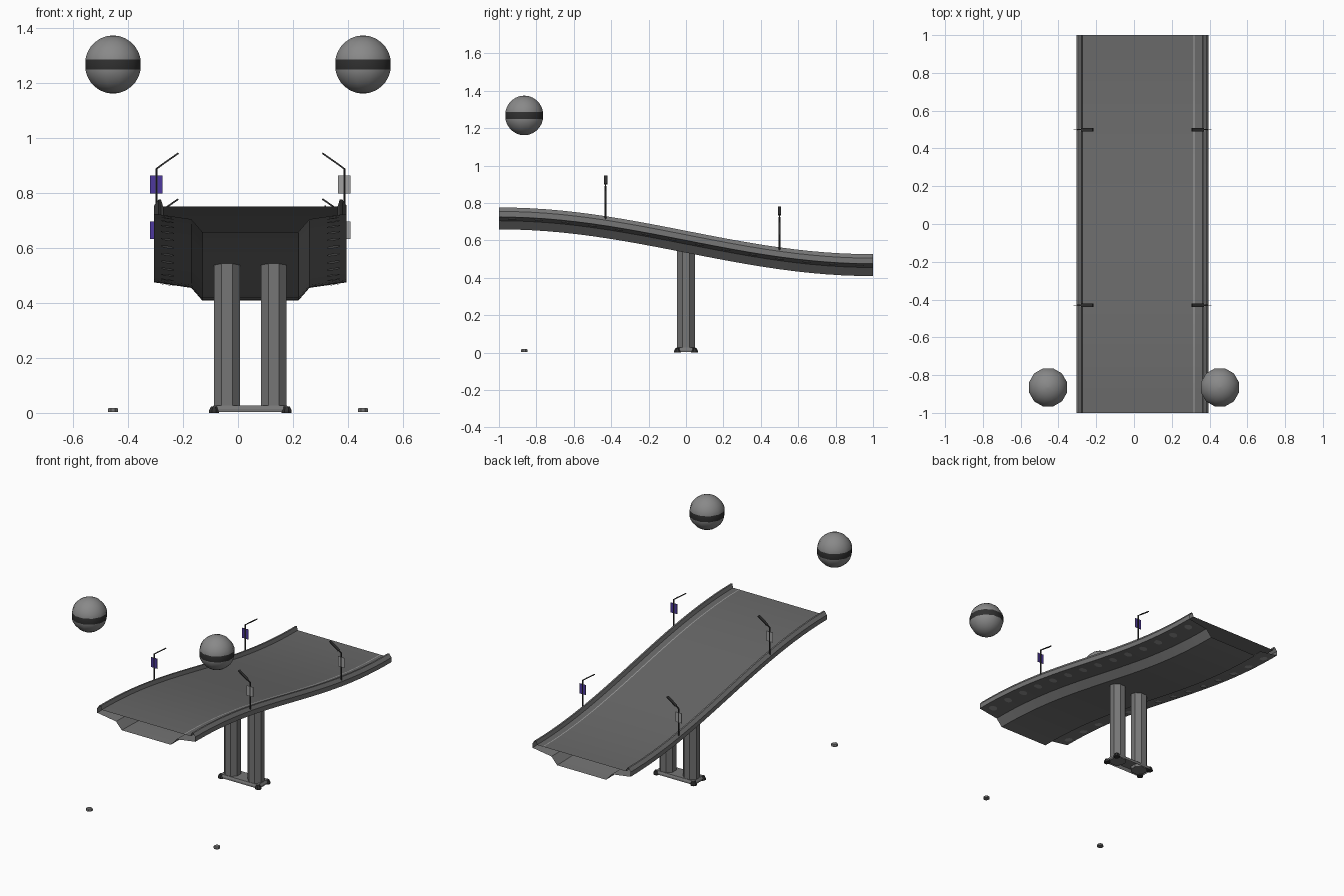
import bpy, bmesh, math
from mathutils import Vector

if "Cube" in bpy.data.objects:
    bpy.data.objects.remove(bpy.data.objects["Cube"])

CX = 0.045                      # bridge centre line in x


def material(name, *rgb):
    m = bpy.data.materials.new(name)
    m.diffuse_color = (*rgb, 1)
    m.use_nodes = True
    m.node_tree.nodes["Principled BSDF"].inputs["Base Color"].default_value = m.diffuse_color
    return m


CONCRETE = material("concrete", 0.18, 0.18, 0.18)
ASPHALT = material("asphalt", 0.14, 0.14, 0.14)
DARK = material("dark_metal", 0.03, 0.03, 0.03)
BALL = material("ball_grey", 0.25, 0.25, 0.25)
LIGHT = material("light_grey", 0.35, 0.35, 0.35)
PURPLE = material("banner_purple", 0.075, 0.04, 0.34)


def finish(name, bm, *mats, smooth=False):
    me = bpy.data.meshes.new(name)
    bm.to_mesh(me)
    bm.free()
    ob = bpy.data.objects.new(name, me)
    bpy.context.collection.objects.link(ob)
    for m in mats:
        me.materials.append(m)
    if smooth:
        bpy.context.view_layer.objects.active = ob
        ob.select_set(True)
        bpy.ops.object.shade_smooth_by_angle(angle=math.radians(30))
        ob.select_set(False)
    return ob


def rise(y):
    """S-shaped ramp height offset"""
    return -0.125 * math.sin(math.pi * y / 2)


def sweep(name, profile, mat, closed=False, steps=24):
    """Carry an (x, z) profile along the ramp, ends left open"""
    bm = bmesh.new()
    rows = []
    for i in range(steps + 1):
        y = -1 + 2 * i / steps
        rows.append([bm.verts.new((CX + x, y, z + rise(y))) for x, z in profile])
    n = len(profile)
    for a, b in zip(rows, rows[1:]):
        for j in range(n if closed else n - 1):
            k = (j + 1) % n
            bm.faces.new((a[j], a[k], b[k], b[j]))
    return finish(name, bm, mat, smooth=True)


def loft(bm, rings, cap_bottom=True):
    """Skin a stack of point rings from bottom to top"""
    rows = [[bm.verts.new(p) for p in r] for r in rings]
    n = len(rows[0])
    for a, b in zip(rows, rows[1:]):
        for j in range(n):
            k = (j + 1) % n
            bm.faces.new((a[j], a[k], b[k], b[j]))
    bm.faces.new(rows[-1])
    if cap_bottom:
        bm.faces.new(rows[0][::-1])


def ring(x, y, z, r, n, turn=0.5):
    return [(x + r * math.cos(math.tau * (i + turn) / n),
             y + r * math.sin(math.tau * (i + turn) / n), z) for i in range(n)]


# deck: road surface, hollow girder with both barriers
hull = [(0.318, 0.627), (0.325, 0.651), (0.335, 0.651), (0.35, 0.63),
        (0.35, 0.60), (0.215, 0.58), (0.175, 0.534)]
sweep("road_surface", [(-0.318, 0.627), (0.318, 0.627)], ASPHALT)
sweep("girder_and_barriers", hull + [(-x, z) for x, z in reversed(hull)], CONCRETE)
sweep("edge_line", [(0.270, 0.629), (0.276, 0.629)], LIGHT)

# round spots under both deck overhangs
bm = bmesh.new()
for side in (-1, 1):
    for i in range(14):
        yc = -0.93 + 1.86 * i / 13
        pts = []
        for x, y, _ in ring(side * 0.302, yc, 0, 0.025, 10):
            z = 0.60 - (0.35 - abs(x)) * 0.148 - 0.003 + rise(y)
            pts.append(bm.verts.new((CX + x, y, z)))
        bm.faces.new(pts[::-1])
finish("underside_spots", bm, LIGHT)

# twin octagonal pillars
bm = bmesh.new()
for side in (-1, 1):
    x = CX + side * 0.085
    loft(bm, [ring(x, 0, z, 0.051, 8) for z in (0.006, 0.545)])
finish("pillars", bm, CONCRETE)


# footing, open underneath, with four corner feet
def rect(hx, hy, z):
    return [(CX - hx, -hy, z), (CX + hx, -hy, z), (CX + hx, hy, z), (CX - hx, hy, z)]


bm = bmesh.new()
loft(bm, [rect(0.142, 0.056, 0.004), rect(0.142, 0.056, 0.014), rect(0.134, 0.05, 0.026)], False)
finish("footing", bm, CONCRETE)
bm = bmesh.new()
for sx in (-1, 1):
    for sy in (-1, 1):
        loft(bm, [ring(CX + sx * 0.132, sy * 0.046, z, r, 8)
                  for z, r in ((0, 0.02), (0.008, 0.02), (0.024, 0.012))])
finish("footing_feet", bm, DARK)


def bar(bm, p, q, half_y, half_t):
    """Flat bar in the xz plane from p to q"""
    p, q = Vector(p), Vector(q)
    d = (q - p).normalized()
    u = Vector((d.z, 0, -d.x)) * half_t
    v = Vector((0, half_y, 0))
    loft(bm, [[c + u + v, c - u + v, c - u - v, c + u - v] for c in (p, q)])
    bmesh.ops.recalc_face_normals(bm, faces=bm.faces)


# lamps with banners
for side, sname in ((-1, "left"), (1, "right")):
    for y, pos in ((-0.43, "front"), (0.5, "back")):
        h = rise(y)

        def P(x, z):
            return (CX + side * x, y, z + h)

        bm = bmesh.new()
        loft(bm, [ring(*P(0.342, z), 0.0045, 6) for z in (0.62, 0.812)])
        bar(bm, P(0.342, 0.81), P(0.322, 0.825), 0.003, 0.003)
        bar(bm, P(0.325, 0.823), P(0.262, 0.867), 0.009, 0.003)
        finish(f"lamp_{sname}_{pos}", bm, DARK)

        # banner: purple on one side, grey on the other
        bm = bmesh.new()
        bmesh.ops.create_cube(bm, size=1)
        for v in bm.verts:
            v.co = Vector((v.co.x * 0.045, v.co.y * 0.003, v.co.z * 0.064)) \
                + Vector(P(0.342, 0.753))
        bm.normal_update()
        for f in bm.faces:
            f.material_index = 1 if f.normal.y * side > 0.5 else 0
        finish(f"banner_{sname}_{pos}", bm, LIGHT, PURPLE)

# floating balls with a dark belt, and their ground pads
for side, sname in ((-1, "left"), (1, "right")):
    x, y, z, r = side * 0.455, -0.865, 1.268, 0.106
    belt = math.asin(0.019 / r)
    upper = [belt + (math.pi / 2 - belt) * i / 6 for i in range(6)] + [1.56]
    angles = [-a for a in reversed(upper)] + upper
    bm = bmesh.new()
    loft(bm, [ring(x, y, z + r * math.sin(a), r * math.cos(a), 12) for a in angles])
    for f in bm.faces:
        if abs(f.calc_center_median().z - z) < 0.01:
            f.material_index = 1
    finish(f"ball_{sname}", bm, BALL, DARK, smooth=True)

    bm = bmesh.new()
    loft(bm, [ring(x, y, h, q, 8) for h, q in ((0.004, 0.02), (0.014, 0.02), (0.018, 0.017))])
    finish(f"ground_pad_{sname}", bm, CONCRETE)
